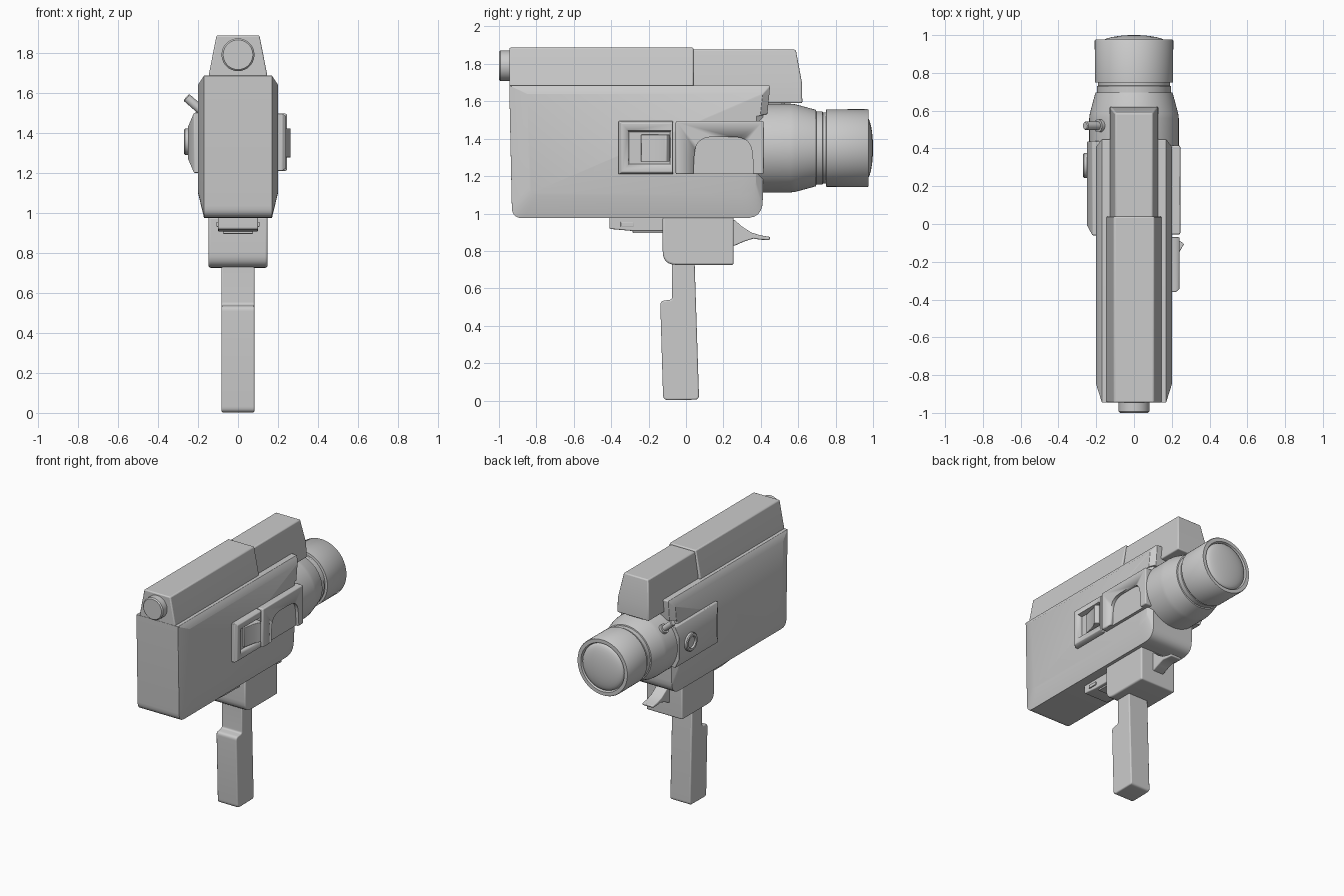
import bpy, bmesh, math
from mathutils import Vector

if "Cube" in bpy.data.objects:
    bpy.data.objects.remove(bpy.data.objects["Cube"])


def finish(name, bm, bevel=0.0, angle=35):
    bmesh.ops.remove_doubles(bm, verts=bm.verts, dist=1e-5)
    bmesh.ops.recalc_face_normals(bm, faces=bm.faces)
    me = bpy.data.meshes.new(name)
    bm.to_mesh(me)
    bm.free()
    ob = bpy.data.objects.new(name, me)
    bpy.context.collection.objects.link(ob)
    bpy.ops.object.select_all(action='DESELECT')
    ob.select_set(True)
    bpy.context.view_layer.objects.active = ob
    bpy.ops.object.shade_smooth_by_angle(angle=math.radians(angle))
    if bevel:
        m = ob.modifiers.new("soft_edges", 'BEVEL')
        m.width, m.segments = bevel, 3
        m.limit_method, m.angle_limit = 'ANGLE', math.radians(angle)
    return ob


def skin(bm, rings, caps=True):
    rings = [[bm.verts.new(p) for p in r] for r in rings]
    n = len(rings[0])
    for a, b in zip(rings, rings[1:]):
        for i in range(n):
            bm.faces.new((a[i], a[(i + 1) % n], b[(i + 1) % n], b[i]))
    if caps:
        bm.faces.new(rings[0])
        bm.faces.new(rings[-1])


def loft(name, axis, layers, bevel=0.0):
    """Layers of (position, outline): outlines are (y,z) along x or (x,y) along z."""
    bm = bmesh.new()
    skin(bm, [[(t, u, v) if axis == 'x' else (u, v, t) for u, v in pts]
              for t, pts in layers])
    return finish(name, bm, bevel)


def lathe(name, profile, origin, direction=(0, 1, 0), n=64):
    """Spin (radius, distance) pairs around an axis."""
    q = Vector(direction).to_track_quat('Z', 'Y')
    bm = bmesh.new()
    skin(bm, [[Vector(origin) + q @ Vector((r * math.cos(a), r * math.sin(a), d))
               for a in (2 * math.pi * i / n for i in range(n))]
              for r, d in profile], caps=False)
    return finish(name, bm)


def rounded(points, steps=6):
    """Outline of (u, v, corner radius) points."""
    out = []
    for i, (u, v, r) in enumerate(points):
        p = Vector((u, v))
        if not r:
            out.append((u, v))
            continue
        a = p + (Vector(points[i - 1][:2]) - p).normalized() * r
        b = p + (Vector(points[(i + 1) % len(points)][:2]) - p).normalized() * r
        for k in range(steps + 1):
            t = k / steps
            w = 2 * t * (1 - t)
            w = w + 0.15 * w * (1 - w)
            s = (1 - w)
            k1 = (1 - t) ** 2 / ((1 - t) ** 2 + t ** 2)
            out.append(tuple(p * w + (a * k1 + b * (1 - k1)) * s))
    return out


def rect(u0, u1, v0, v1):
    return [(u0, v0), (u1, v0), (u1, v1), (u0, v1)]


def cut(ob, cutter):
    cutter.hide_render = True
    cutter.hide_set(True)
    m = ob.modifiers.new("recess", 'BOOLEAN')
    m.operation, m.object, m.solver = 'DIFFERENCE', cutter, 'EXACT'


# Main body: side profile with chamfered flanks
side = rounded([(-0.945, 1.685, 0), (0.45, 1.685, 0.01), (0.435, 1.53, 0.01),
                (0.413, 1.53, 0), (0.41, 0.975, 0.1), (-0.93, 0.975, 0.06)])


def inset(pts):
    return [(-0.85 + (y + 0.945) * 1.26 / 1.395,
             1.10 + (z - 0.975) * 0.54 / 0.71) for y, z in pts]


loft("camera_body", 'x', [(-0.2, inset(side)), (-0.17, side),
                          (0.17, side), (0.2, inset(side))], 0.012)

# Viewfinder housing in two sections, with eyepiece
loft("viewfinder_rear", 'z', [(1.68, rect(-0.147, 0.147, -0.945, 0.04)),
                              (1.70, rect(-0.144, 0.144, -0.945, 0.04)),
                              (1.887, rect(-0.107, 0.107, -0.945, 0.04))], 0.008)
loft("viewfinder_front", 'z', [(1.59, rect(-0.13, 0.13, 0.02, 0.622)),
                               (1.70, rect(-0.127, 0.127, 0.02, 0.62)),
                               (1.876, rect(-0.1, 0.1, 0.02, 0.587))], 0.008)
lathe("eyepiece", [(0, -1.0), (0.074, -1.0), (0.082, -0.992), (0.082, -0.93), (0, -0.93)],
      (0, 0, 1.79))

# Lens barrel and glass
lathe("lens_barrel", [(0, 0.38), (0.237, 0.38), (0.237, 0.56), (0.234, 0.585),
                      (0.207, 0.685), (0.204, 0.695), (0.196, 0.697), (0.196, 0.73),
                      (0.19, 0.732), (0.19, 0.748), (0.207, 0.75), (0.208, 0.97),
                      (0.204, 0.976), (0.178, 0.976), (0.170, 0.955), (0, 0.955)],
      (0, 0, 1.35))
lathe("lens_glass", [(0.172, 0.95)] +
      [(0.17 * math.cos(a), 0.962 + 0.038 * math.sin(a))
       for a in (math.pi / 2 * i / 8 for i in range(9))], (0, 0, 1.35))
d = Vector((-1, 0, 0.88)).normalized()
lathe("zoom_lever", [(0, 0.2), (0.022, 0.2), (0.022, 0.34), (0.018, 0.345), (0, 0.345)],
      (0, 0.52, 1.35), d, 24)
lathe("zoom_lever_collar", [(0, 0.2), (0.034, 0.2), (0.034, 0.255), (0, 0.255)],
      (0, 0.52, 1.35), d, 24)

# Right side: switch frame with sliding button
frame = loft("switch_frame", 'x', [(0.18, rect(-0.36, -0.07, 1.21, 1.495)),
                                   (0.222, rect(-0.36, -0.07, 1.21, 1.495)),
                                   (0.24, rect(-0.345, -0.07, 1.222, 1.483))], 0.004)
cut(frame, loft("switch_frame_cutter", 'x', [(0.207, rect(-0.305, -0.085, 1.265, 1.435)),
                                             (0.26, rect(-0.312, -0.078, 1.252, 1.448))]))
button = [(0.19, -0.24), (0.222, -0.24), (0.24, -0.15), (0.265, -0.105),
          (0.24, -0.087), (0.19, -0.087)]
loft("switch_button", 'z', [(1.277, button), (1.422, button)], 0.004)

# Right side: panel with arched finger recess
panel = rect(-0.055, 0.415, 1.21, 1.495)
plate = loft("right_panel", 'x', [(0.18, panel), (0.245, panel)], 0.008)
arch = rounded([(0.035, 1.15, 0), (0.05, 1.41, 0.1), (0.35, 1.41, 0.1), (0.365, 1.15, 0)])
cut(plate, loft("arch_cutter", 'x', [(0.222, arch), (0.3, arch)]))

# Left side: raised plate with round dial
loft("left_panel", 'x', [(-0.18, rect(-0.06, 0.44, 1.2, 1.5)),
                         (-0.22, rect(-0.06, 0.44, 1.2, 1.5)),
                         (-0.25, rect(-0.005, 0.435, 1.27, 1.43))], 0.004)
lathe("dial", [(0, 0.24), (0.066, 0.24), (0.066, 0.264), (0.06, 0.27), (0.044, 0.27),
               (0.04, 0.258), (0, 0.258)], (0, 0.31, 1.355), (-1, 0, 0), 40)

# Grip mount and sliding latch under the body
mount = rounded([(-0.125, 0.98, 0), (0.255, 0.98, 0), (0.255, 0.725, 0.015),
                 (-0.125, 0.725, 0.08)])
loft("grip_mount", 'x', [(-0.147, mount), (0.147, mount)], 0.015)
latch = rounded([(-0.41, 0.985, 0), (-0.1, 0.985, 0), (-0.1, 0.907, 0), (-0.29, 0.907, 0),
                 (-0.41, 0.918, 0.012)])
slide = loft("latch", 'x', [(-0.1, latch), (0.1, latch)], 0.006)
slot = rect(-0.35, -0.28, 0.93, 0.955)
for s in (-1, 1):
    loft("latch_tab", 'x', [(s * 0.09, slot), (s * 0.108, slot)], 0.003)
low = rect(-0.285, -0.11, 0.895, 0.92)
loft("latch_plate", 'x', [(-0.075, low), (0.075, low)], 0.004)

# Trigger
trigger = [(0.24, 0.972), (0.26, 0.965), (0.30, 0.93), (0.35, 0.898), (0.40, 0.883),
           (0.45, 0.875), (0.447, 0.858), (0.40, 0.86), (0.36, 0.866), (0.31, 0.85),
           (0.26, 0.828), (0.24, 0.828)]
loft("trigger", 'x', [(-0.045, trigger), (0.045, trigger)], 0.006)

# Handle grip
grip = rounded([(-0.075, 0.74, 0), (0.046, 0.74, 0), (0.07, 0.005, 0.025),
                (-0.122, 0.002, 0.03), (-0.138, 0.532, 0.025), (-0.074, 0.54, 0.015)])
loft("handle_grip", 'x', [(-0.083, grip), (0.083, grip)], 0.008)
